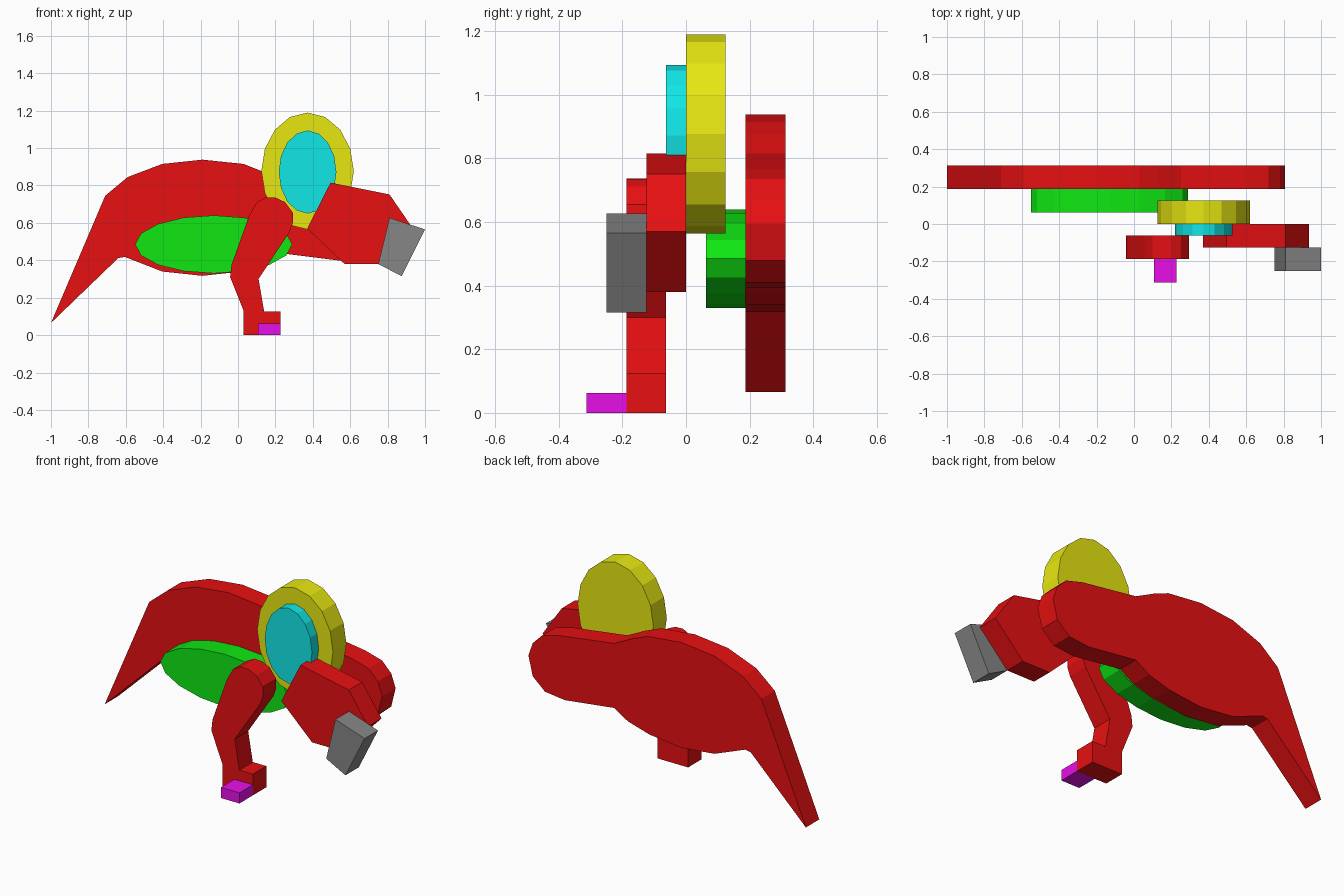
import bpy, bmesh, math

def material(name, r, g, b):
    m = bpy.data.materials.new(name)
    m.diffuse_color = (r, g, b, 1)
    return m

RED = material("red", 0.8, 0.005, 0.006)
GREEN = material("green", 0.005, 0.8, 0.006)
YELLOW = material("yellow", 0.8, 0.8, 0.006)
CYAN = material("cyan", 0.006, 0.8, 0.8)
GREY = material("grey", 0.24, 0.24, 0.24)
MAGENTA = material("magenta", 0.8, 0.005, 0.8)
T = 0.125  # thickness of every slab

def slab(name, outline, y_front, mat):
    """Extrude an x-z outline backwards by one slab thickness."""
    bm = bmesh.new()
    face = bm.faces.new([bm.verts.new((x, y_front, z)) for x, z in outline])
    out = bmesh.ops.extrude_face_region(bm, geom=[face])
    moved = [v for v in out["geom"] if isinstance(v, bmesh.types.BMVert)]
    bmesh.ops.translate(bm, verts=moved, vec=(0, T, 0))
    bmesh.ops.recalc_face_normals(bm, faces=bm.faces)
    me = bpy.data.meshes.new(name)
    bm.to_mesh(me)
    bm.free()
    me.materials.append(mat)
    bpy.context.collection.objects.link(bpy.data.objects.new(name, me))

def oval(cx, cz, rx, rz, n=16):
    return [(cx + rx * math.cos(2 * math.pi * i / n),
             cz + rz * math.sin(2 * math.pi * i / n)) for i in range(n)]

# Body with drooping tail and rounded front end
slab("body", [(-1, 0.065), (-0.71, 0.745), (-0.59, 0.845), (-0.405, 0.915),
              (-0.19, 0.938), (0.03, 0.915), (0.13, 0.875), (0.25, 0.815),
              (0.61, 0.765), (0.72, 0.735), (0.78, 0.675), (0.808, 0.595),
              (0.78, 0.48), (0.70, 0.41), (0.57, 0.395), (0.25, 0.435),
              (0.16, 0.38), (0.02, 0.34), (-0.19, 0.317), (-0.405, 0.34),
              (-0.605, 0.418), (-0.64, 0.412)], 0.1875, RED)

# Belly patch, eye and pupil
slab("belly", oval(-0.13, 0.485, 0.42, 0.155), 0.0625, GREEN)
slab("eye", oval(0.372, 0.877, 0.247, 0.3125), 0.0, YELLOW)
slab("pupil", oval(0.372, 0.872, 0.154, 0.222), -0.0625, CYAN)

# Snout and nose
slab("snout", [(0.495, 0.815), (0.81, 0.752), (0.935, 0.57), (0.75, 0.38),
               (0.57, 0.38), (0.37, 0.57)], -0.125, RED)
slab("nose", [(0.81, 0.627), (1.0, 0.565), (0.875, 0.315), (0.75, 0.38)], -0.25, GREY)

# Leg with foot, and claw
slab("leg", [(0.03, 0), (0.03, 0.13), (-0.042, 0.31), (-0.035, 0.375),
             (0.06, 0.64), (0.10, 0.71), (0.15, 0.737), (0.20, 0.735),
             (0.25, 0.712), (0.293, 0.655), (0.293, 0.60), (0.275, 0.55),
             (0.11, 0.30), (0.14, 0.125), (0.228, 0.125), (0.228, 0)], -0.1875, RED)
slab("claw", [(0.107, 0), (0.107, 0.0625), (0.228, 0.0625), (0.228, 0)], -0.3125, MAGENTA)
